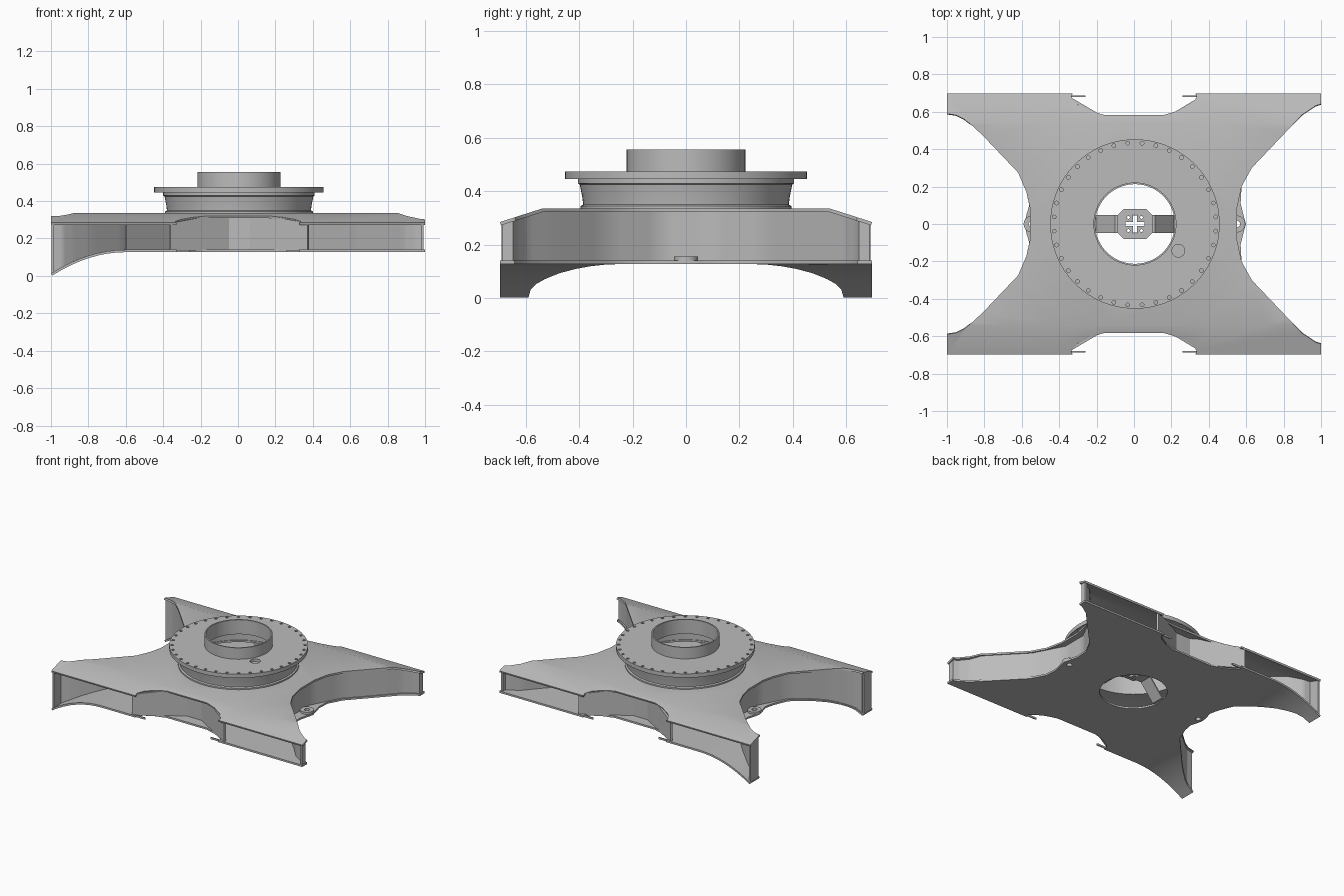
import bpy, bmesh, math
from mathutils import Vector

if "Cube" in bpy.data.objects:
    bpy.data.objects.remove(bpy.data.objects["Cube"])

steel = bpy.data.materials.new("grey_steel")
steel.use_nodes = True
steel.diffuse_color = (0.5, 0.5, 0.5, 1)
steel.node_tree.nodes["Principled BSDF"].inputs["Base Color"].default_value = (0.5, 0.5, 0.5, 1)

THICK = 0.013
CX = 0.005  # centre of the turntable


def top_z(y):
    return 0.335 - 0.32 * max(0, abs(y) - 0.54)


def floor_z(x):
    t = max(0, (-0.6 - x) / 0.4)
    return 0.127 * (1 - t * t)


def finish(name, bm):
    me = bpy.data.meshes.new(name)
    bmesh.ops.recalc_face_normals(bm, faces=bm.faces)
    bm.to_mesh(me)
    bm.free()
    ob = bpy.data.objects.new(name, me)
    bpy.context.collection.objects.link(ob)
    me.materials.append(steel)
    return ob


def activate(ob):
    bpy.ops.object.select_all(action="DESELECT")
    bpy.context.view_layer.objects.active = ob
    ob.select_set(True)


def smooth(ob):
    activate(ob)
    bpy.ops.object.shade_smooth_by_angle(angle=math.radians(30))


def apply_modifier(ob, kind, **settings):
    mod = ob.modifiers.new(kind.lower(), kind)
    for key, value in settings.items():
        setattr(mod, key, value)
    activate(ob)
    bpy.ops.object.modifier_apply(modifier=mod.name)


def cut(ob, cutter):
    cutter.hide_render = True
    apply_modifier(ob, "BOOLEAN", object=cutter, operation="DIFFERENCE", solver="EXACT")
    bpy.data.objects.remove(cutter)


def rods(name, places, r, z0, z1, sides=16):
    bm = bmesh.new()
    for x, y in places:
        made = bmesh.ops.create_cone(bm, cap_ends=True, segments=sides, radius1=r, radius2=r, depth=z1 - z0)
        bmesh.ops.translate(bm, verts=made["verts"], vec=(x, y, (z0 + z1) / 2))
    return finish(name, bm)


def box(name, centre, size):
    bm = bmesh.new()
    bmesh.ops.create_cube(bm, size=1)
    for v in bm.verts:
        v.co = Vector(centre) + Vector(a * b for a, b in zip(v.co, size))
    return finish(name, bm)


def plate(name, outline, height, bends):
    """Sheet from an outline, folded along the given lines."""
    bm = bmesh.new()
    bm.faces.new([bm.verts.new((x, y, 0)) for x, y in outline])
    bmesh.ops.triangulate(bm, faces=bm.faces)
    for co, normal in bends:
        bmesh.ops.bisect_plane(bm, geom=bm.verts[:] + bm.edges[:] + bm.faces[:], plane_co=co, plane_no=normal)
    for f in bm.faces:
        if f.normal.z < 0:
            f.normal_flip()
    for v in bm.verts:
        v.co.z = height(v.co.x, v.co.y)
    me = bpy.data.meshes.new(name)
    bm.to_mesh(me)
    bm.free()
    ob = bpy.data.objects.new(name, me)
    bpy.context.collection.objects.link(ob)
    me.materials.append(steel)
    apply_modifier(ob, "SOLIDIFY", thickness=THICK, offset=-1)
    return ob


def wall(name, path):
    """Upright sheet between the two plates along a plan path."""
    bm = bmesh.new()
    points = [Vector(path[0])]
    for a, b in zip(path, path[1:]):
        points += [Vector(a).lerp(Vector(b), i / 4) for i in range(1, 5)]
    low = [bm.verts.new((p.x, p.y, floor_z(p.x) + THICK / 2)) for p in points]
    high = [bm.verts.new((p.x, p.y, top_z(p.y) - THICK / 2)) for p in points]
    for i in range(len(points) - 1):
        bm.faces.new((low[i], low[i + 1], high[i + 1], high[i]))
    ob = finish(name, bm)
    apply_modifier(ob, "SOLIDIFY", thickness=0.014, offset=0)
    smooth(ob)


def lathe(name, profile, sides=72):
    bm = bmesh.new()
    rings = []
    for i in range(sides):
        a = math.tau * i / sides
        rings.append([bm.verts.new((CX + r * math.cos(a), r * math.sin(a), z)) for r, z in profile])
    n = len(profile)
    for i in range(sides):
        p, q = rings[i], rings[(i + 1) % sides]
        for j in range(n):
            bm.faces.new((p[j], q[j], q[(j + 1) % n], p[(j + 1) % n]))
    return finish(name, bm)


# Plan outline of the X-shaped frame, back half then mirrored
left_edge = [(-0.575, 0.17), (-0.62, 0.275), (-0.81, 0.475), (-0.87, 0.53), (-0.91, 0.562),
             (-0.95, 0.582), (-1, 0.59), (-1, 0.697)]
right_edge = [(1, 0.697), (1, 0.642), (0.97, 0.632), (0.9, 0.585), (0.82, 0.5), (0.63, 0.3), (0.575, 0.2)]
notch = [(0.33, 0.697), (0.335, 0.675), (0.305, 0.642), (0.24, 0.607), (0.16, 0.583)]
notch_full = [(-x, y) for x, y in notch] + notch[::-1]


def full_outline(left_mid, right_mid):
    half = left_mid[1:] + left_edge + notch_full + right_edge + right_mid[:-1]
    return ([left_mid[0]] + half + [right_mid[-1]] + [(x, -y) for x, y in reversed(half)])


top_plate = plate("top_plate", full_outline([(-0.555, 0), (-0.555, 0.08)], [(0.55, 0.08), (0.55, 0)]),
                  lambda x, y: top_z(y), [((0, s * 0.54, 0), (0, 1, 0)) for s in (-1, 1)])
cut(top_plate, rods("hole_cutter", [(CX, 0)], 0.37, 0, 1, 72))

bottom_plate = plate("bottom_plate",
                     full_outline([(-0.585, 0), (-0.575, 0.05), (-0.56, 0.1)],
                                  [(0.57, 0.11), (0.585, 0.05), (0.598, 0)]),
                     lambda x, y: floor_z(x) + THICK,
                     [((-0.6 - 0.05 * i, 0, 0), (1, 0, 0)) for i in range(8)])
cut(bottom_plate, rods("hole_cutter", [(CX, 0)], 0.22, 0, 0.3, 64))
cut(bottom_plate, rods("pin_cutter", [(-0.545, 0), (0.55, 0)], 0.018, 0, 0.3))
for ob in (top_plate, bottom_plate):
    smooth(ob)

# Pin bosses on the side lugs
for side, x in (("left", 0.55), ("right", -0.545)):
    boss = rods(side + "_pin_boss", [(x, 0)], 0.045, 0.138, 0.155, 32)
    cut(boss, rods("pin_cutter", [(x, 0)], 0.018, 0, 0.3))
    smooth(boss)

# Concave side walls with a flat middle
right_half = [(-0.985, 0.603), (-0.94, 0.595), (-0.89, 0.56), (-0.8, 0.485), (-0.6, 0.28), (-0.5, 0.09)]
left_half = [(0.985, 0.655), (0.95, 0.64), (0.89, 0.6), (0.81, 0.51), (0.61, 0.3), (0.5, 0.09)]
for name, half in (("right_side_wall", right_half), ("left_side_wall", left_half)):
    wall(name, half + [(x, -y) for x, y in reversed(half)])

for name, s in (("front", -1), ("back", 1)):
    # Recessed wall behind each notch
    wall(name + "_notch_wall", [(-0.365, 0.685 * s), (-0.05, 0.5 * s), (0.065, 0.5 * s), (0.375, 0.685 * s)])
    # Arm end plates and webs that close the arms towards the centre
    wall(name + "_left_end", [(0.985, 0.65 * s), (0.985, 0.688 * s)])
    wall(name + "_right_end", [(-0.99, 0.6 * s), (-0.99, 0.688 * s)])
    for side, m in (("left", 1), ("right", -1)):
        wall(f"{name}_{side}_web", [(0.6 * m, 0.285 * s), (0.35 * m, 0.04 * s)])
        # Small hooks at the notch corners
        box(f"{name}_{side}_hook", (0.3 * m, 0.683 * s, 0.133), (0.08, 0.008, THICK))

# Turntable: bearing ring, bolted flange and open hub in one turned part
turntable = lathe("turntable", [
    (0.395, 0.33), (0.395, 0.345), (0.385, 0.35), (0.388, 0.375), (0.398, 0.425), (0.405, 0.43),
    (0.405, 0.446), (0.453, 0.446), (0.453, 0.474), (0.222, 0.474), (0.222, 0.556),
    (0.213, 0.556), (0.213, 0.452), (0.375, 0.452), (0.375, 0.33)])
bolts = [(CX + 0.434 * math.cos(a), 0.434 * math.sin(a)) for a in (math.tau * (i + 0.5) / 36 for i in range(36))]
cut(turntable, rods("bolt_cutter", bolts, 0.01, 0.4, 0.5, 10))
cut(turntable, rods("port_cutter", [(0.237, -0.143)], 0.034, 0.44, 0.49, 24))
smooth(turntable)

# Arched strap across the centre hole
strap_path = [(-0.225, 0.137), (-0.2, 0.14), (-0.1, 0.262), (0.11, 0.262), (0.21, 0.14), (0.235, 0.137)]
bm = bmesh.new()
rows = [[bm.verts.new((x, y, z)) for y in (-0.047, 0.047)] for x, z in strap_path]
for a, b in zip(rows, rows[1:]):
    bm.faces.new((a[0], b[0], b[1], a[1]))
strap = finish("centre_strap", bm)
apply_modifier(strap, "SOLIDIFY", thickness=0.01, offset=0)

# Eight-sided plate on the strap, pierced by a cross and four small holes
corner = [(0.095, 0.045), (0.06, 0.08)]
octagon = []
for sx, sy in ((1, 1), (-1, 1), (-1, -1), (1, -1)):
    pts = corner if sx * sy > 0 else corner[::-1]
    octagon += [(CX + sx * x, sy * y) for x, y in pts]
centre_plate = plate("centre_plate", octagon, lambda x, y: 0.28, [])
holes = [(CX + x, y) for x in (-0.035, 0.035) for y in (-0.035, 0.035)]
for ob in (strap, centre_plate):
    cut(ob, box("cross_cutter", (CX, 0, 0.27), (0.1, 0.022, 0.08)))
    cut(ob, box("cross_cutter", (CX, 0, 0.27), (0.022, 0.09 if ob is strap else 0.1, 0.08)))
    cut(ob, rods("hole_cutter", holes, 0.008, 0.23, 0.31, 10))
